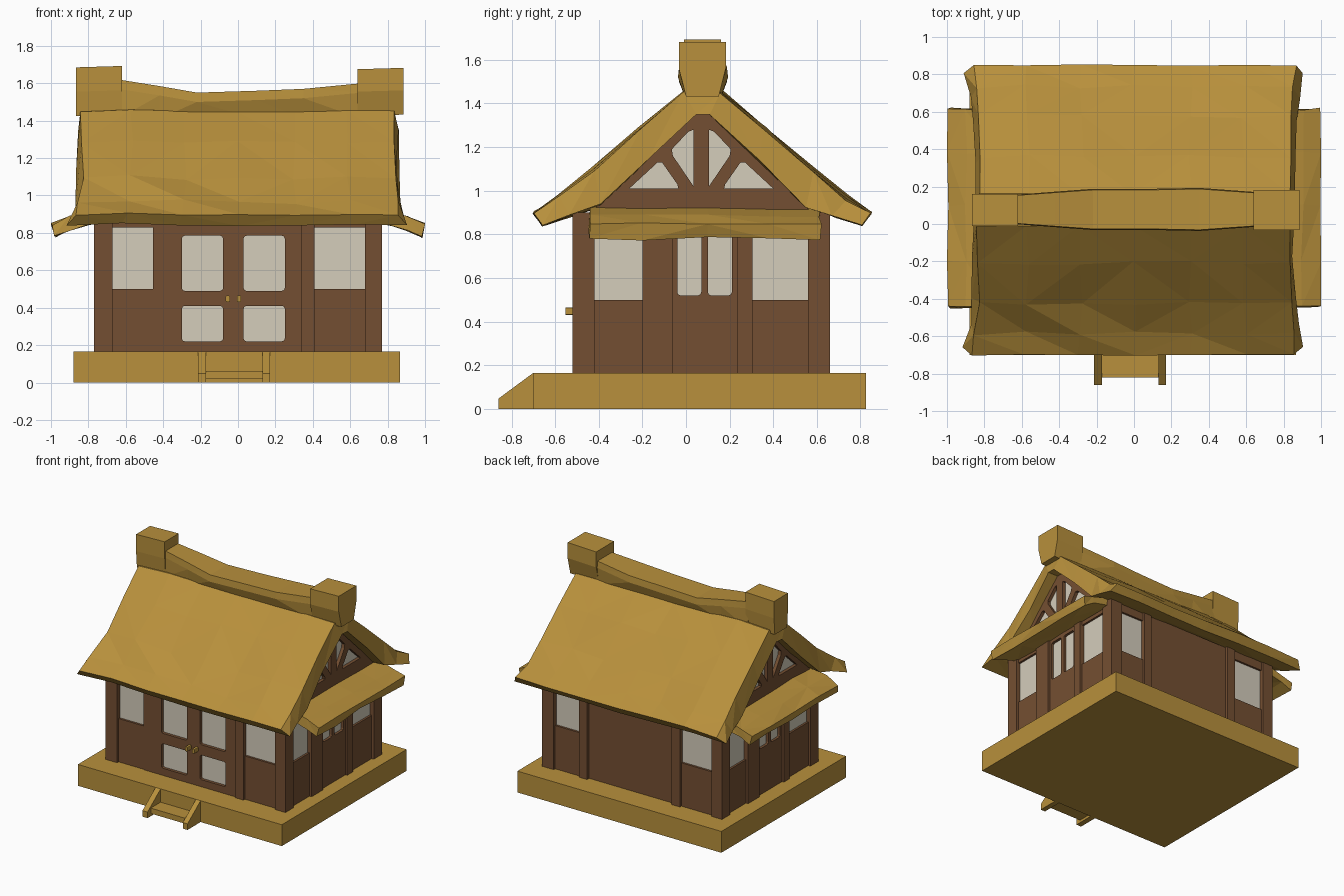
import bpy, bmesh, math, random
from mathutils import Matrix, Vector

random.seed(4)
cube = bpy.data.objects.get("Cube")
if cube:
    bpy.data.objects.remove(cube, do_unlink=True)

CY = 0.07                      # depth of the house centre line
FRONT, RIGHT, BACK, LEFT = 0, 90, 180, 270


def material(name, rgb):
    m = bpy.data.materials.new(name)
    m.use_nodes = True
    m.diffuse_color = (*rgb, 1)
    m.node_tree.nodes["Principled BSDF"].inputs["Base Color"].default_value = (*rgb, 1)
    return m


STRAW = material("golden straw", (0.48, 0.28, 0.045))
WOOD = material("brown wood", (0.175, 0.078, 0.032))
PAPER = material("paper pane", (0.66, 0.61, 0.5))


def finish(name, bm, mat):
    bmesh.ops.recalc_face_normals(bm, faces=bm.faces)
    mesh = bpy.data.meshes.new(name)
    bm.to_mesh(mesh)
    bm.free()
    mesh.materials.append(mat)
    obj = bpy.data.objects.new(name, mesh)
    bpy.context.collection.objects.link(obj)
    return obj


def loft(name, rings, mat):
    """Skin a list of equal closed rings and cap both ends."""
    bm = bmesh.new()
    rows = [[bm.verts.new(p) for p in ring] for ring in rings]
    n = len(rows[0])
    for a, b in zip(rows, rows[1:]):
        for i in range(n):
            j = (i + 1) % n
            bm.faces.new((a[i], a[j], b[j], b[i]))
    bm.faces.new(rows[0][::-1])
    bm.faces.new(rows[-1])
    bmesh.ops.triangulate(bm, faces=bm.faces)
    return finish(name, bm, mat)


def prism(name, polys, inner, outer, mat, side):
    """Extrude outlines (along wall, height) outward on one side of the house."""
    bm = bmesh.new()
    turn = Matrix.Translation((0, CY, 0)) @ Matrix.Rotation(math.radians(side), 4, 'Z')
    for poly in polys:
        a = [bm.verts.new(turn @ Vector((u, -inner, z))) for u, z in poly]
        b = [bm.verts.new(turn @ Vector((u, -outer, z))) for u, z in poly]
        bm.faces.new(a)
        bm.faces.new(b)
        for i in range(len(poly)):
            j = (i + 1) % len(poly)
            bm.faces.new((a[i], a[j], b[j], b[i]))
    return finish(name, bm, mat)


def rect(u0, u1, z0, z1):
    return [(u0, z0), (u1, z0), (u1, z1), (u0, z1)]


def rounded(u0, u1, z0, z1, r=0.015):
    pts = []
    for k, (u, z) in enumerate([(u1 - r, z1 - r), (u0 + r, z1 - r), (u0 + r, z0 + r), (u1 - r, z0 + r)]):
        for s in range(3):
            a = math.radians(90 * k + 45 * s)
            pts.append((u + r * math.cos(a), z + r * math.sin(a)))
    return pts


def pierced(name, outline, holes, inner, outer, side):
    """Wooden slab with openings and a pane behind each opening."""
    slab = prism(name, [outline], inner, outer, WOOD, side)
    cutter = prism("cutter", holes, inner - 0.1, outer + 0.1, WOOD, side)
    cutter.hide_render = True
    mod = slab.modifiers.new("openings", 'BOOLEAN')
    mod.object = cutter
    mod.operation = 'DIFFERENCE'
    bpy.context.view_layer.objects.active = slab
    bpy.ops.object.modifier_apply(modifier=mod.name)
    bpy.data.objects.remove(cutter, do_unlink=True)
    prism(name + "_panes", holes, inner - 0.003, inner + 0.005, PAPER, side)


# Platform
FLOOR, TOP = 0.165, 0.9
prism("platform", [rect(-0.88, 0.865, 0, FLOOR)], CY - 0.825, CY + 0.70, STRAW, FRONT)

# Steps: two sloped stringers and one tread
stringer = [(-0.77, 0), (-0.77, FLOOR), (-0.93, 0.047), (-0.93, 0)]
for name, x0, x1 in (("left", 0.13, 0.17), ("right", -0.215, -0.172)):
    prism(name + "_stringer", [stringer], x0, x1, STRAW, RIGHT)
prism("step_tread", [rect(-0.89, -0.77, 0.02, 0.062)], -0.172, 0.13, STRAW, RIGHT)

# House core and corner posts
prism("house_core", [rect(-0.73, 0.73, FLOOR, TOP)], -0.55, 0.55, WOOD, FRONT)
for side in (FRONT, BACK):
    prism("corner_posts", [rect(-0.77, -0.67, FLOOR, TOP), rect(0.68, 0.77, FLOOR, TOP)],
          0.49, 0.59, WOOD, side)


def bay(name, u0, u1, h, side):
    """Window between posts with a panel below and a lintel above."""
    prism(name + "_panels", [rect(u0, u1, FLOOR, 0.5), rect(u0, u1, 0.83, TOP)],
          h - 0.05, h - 0.018, WOOD, side)
    prism(name + "_pane", [rect(u0, u1, 0.5, 0.83)], h - 0.042, h - 0.034, PAPER, side)


# Long walls
H = 0.59
for label, side in (("front", FRONT), ("back", BACK)):
    bay(label + "_window_a", -0.67, -0.455, H, side)
    bay(label + "_window_b", 0.41, 0.68, H, side)
    prism(label + "_post", [rect(0.34, 0.41, FLOOR, TOP)], H - 0.05, H, WOOD, side)
doors = [rounded(a, b, c, d) for a, b in ((-0.30, -0.08), (0.03, 0.25))
         for c, d in ((0.22, 0.41), (0.49, 0.785))]
pierced("front_doors", rect(-0.455, 0.34, FLOOR, TOP), doors, H - 0.04, H - 0.012, FRONT)
prism("door_knobs", [rounded(u - 0.011, u + 0.011, 0.43, 0.465, 0.006) for u in (-0.055, 0.005)],
      H - 0.02, H + 0.033, STRAW, FRONT)
prism("back_panel", [rect(-0.385, 0.34, FLOOR, TOP)], H - 0.05, H - 0.025, WOOD, BACK)
prism("back_second_post", [rect(-0.455, -0.385, FLOOR, TOP)], H - 0.05, H, WOOD, BACK)

# Short walls and gables
W = 0.77
gable = [(-0.55, 0.86), (0.55, 0.86), (0.0, 1.385)]
gable_holes = [[(-0.33, 1.01), (-0.105, 1.01), (-0.11, 1.03), (-0.18, 1.13), (-0.2, 1.13)],
               [(-0.035, 1.02), (-0.035, 1.28), (-0.06, 1.27), (-0.135, 1.19), (-0.13, 1.16)]]
gable_holes += [[(-u, z) for u, z in hole] for hole in gable_holes]
for label, side in (("right", RIGHT), ("left", LEFT)):
    bay(label + "_window_a", -0.49, -0.27, W, side)
    bay(label + "_window_b", 0.235, 0.50, W, side)
    prism(label + "_posts", [rect(-0.27, -0.13, FLOOR, TOP), rect(0.165, 0.235, FLOOR, TOP)],
          W - 0.05, W, WOOD, side)
    slits = [rounded(-0.11, 0.0, 0.52, 0.83), rounded(0.03, 0.14, 0.52, 0.83)]
    pierced(label + "_middle_wall", rect(-0.13, 0.165, FLOOR, TOP), slits, W - 0.04, W - 0.015, side)
    pierced(label + "_gable", gable, gable_holes, W - 0.03, W, side)


def wobble(amount):
    return random.uniform(-amount, amount)


# Main thatched roof: (distance from ridge line, height, half length)
upper = [(0.775, 0.895, 0.86), (0.66, 0.965, 0.85), (0.50, 1.09, 0.835),
         (0.285, 1.285, 0.83), (0.085, 1.45, 0.835)]
lower = [(0.03, 1.35, 0.85), (0.25, 1.135, 0.855), (0.47, 0.93, 0.87),
         (0.60, 0.885, 0.88), (0.735, 0.84, 0.91)]
half = lower[::-1], upper
section = [(-d, z, x) for d, z, x in upper] + [(d, z, x) for d, z, x in upper[::-1]]
section += [(d, z, x) for d, z, x in lower[::-1]] + [(-d, z, x) for d, z, x in lower]
rings = []
for t in (-1, -0.68, -0.34, 0, 0.36, 0.7, 1):
    sag = 0 if abs(t) == 1 else 0.015 * t * t - 0.008 * t
    ring = []
    for d, z, x in section:
        rough = 0.012 if 0.2 < abs(d) < 0.7 else 0.004
        ring.append((t * x + wobble(0.012), CY + 0.005 + d + wobble(rough), z + sag + wobble(rough)))
    rings.append(ring)
loft("main_thatch_roof", rings, STRAW)

# Lower thatched awnings on both ends
awning = [(0.74, 0.93), (0.90, 0.885), (1.0, 0.845), (0.98, 0.78), (0.9, 0.82), (0.74, 0.86)]
for label, s in (("left", 1), ("right", -1)):
    rings = []
    for y in (-0.445, -0.2, 0.1, 0.38, 0.615):
        rings.append([(s * min(1.0, x + wobble(0.008)), y + wobble(0.008), z + wobble(0.008))
                      for x, z in awning])
    loft(label + "_awning", rings, STRAW)

# Sagging ridge cap
rings = []
for x, w, z in ((-0.64, 0.078, 1.62), (-0.42, 0.095, 1.585), (-0.22, 0.11, 1.55),
                (0.1, 0.11, 1.56), (0.35, 0.115, 1.57), (0.66, 0.092, 1.60)):
    rings.append([(x, CY + 0.008 + d, h) for d, h in
                  ((-0.075, 1.41), (-w, z - 0.05), (-w * 0.95, z), (w * 0.95, z), (w, z - 0.05), (0.075, 1.41))])
loft("ridge_cap", rings, STRAW)

# Flared blocks at the ridge ends
for label, x0, x1, w, z in (("right", -0.865, -0.62, 0.085, 1.685), ("left", 0.64, 0.885, 0.108, 1.675)):
    rings = []
    for width, h in ((0.075, 1.425), (w, 1.555), (w, z)):
        rings.append([(x, CY + 0.005 + d, h + (x - x0) * 0.03) for x, d in
                      ((x0, -width), (x1, -width), (x1, width), (x0, width))])
    loft(label + "_ridge_block", rings, STRAW)
